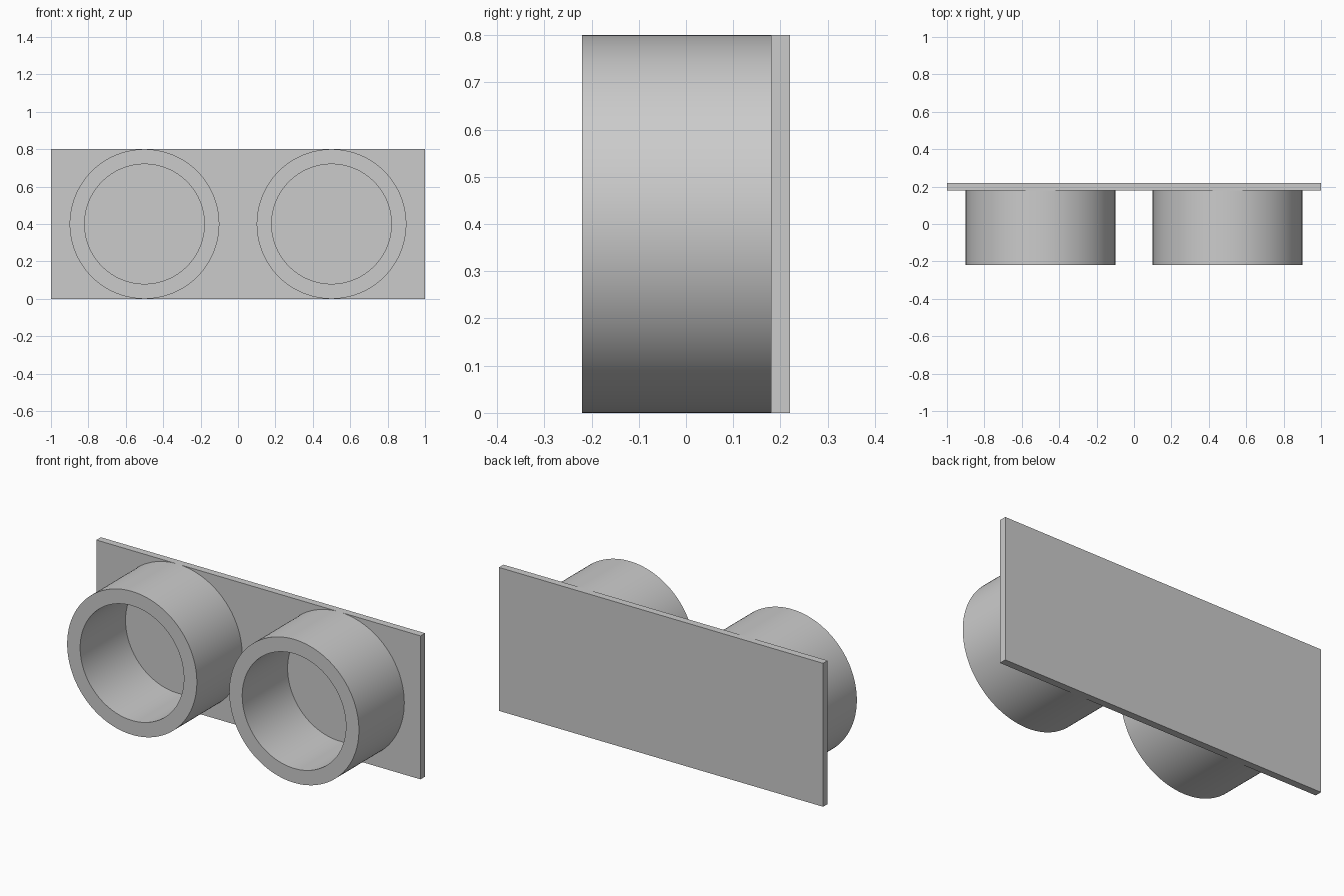
import bpy, bmesh
from math import pi
from mathutils import Matrix, Vector

if "Cube" in bpy.data.objects:
    bpy.data.objects.remove(bpy.data.objects["Cube"])


def add_object(name, bm):
    bmesh.ops.recalc_face_normals(bm, faces=bm.faces)
    mesh = bpy.data.meshes.new(name)
    bm.to_mesh(mesh)
    bm.free()
    obj = bpy.data.objects.new(name, mesh)
    bpy.context.collection.objects.link(obj)
    return obj


def tube(name, x, z, r_out, r_in, y0, y1, segments=128):
    # Spin a rectangular wall section around an axis parallel to y
    bm = bmesh.new()
    section = [(r_in, y0), (r_out, y0), (r_out, y1), (r_in, y1)]
    verts = [bm.verts.new((x + r, y, z)) for r, y in section]
    edges = [bm.edges.new((verts[i], verts[(i + 1) % 4])) for i in range(4)]
    bmesh.ops.spin(bm, geom=verts + edges, cent=(x, 0, z), axis=(0, 1, 0),
                   angle=2 * pi, steps=segments)
    bmesh.ops.remove_doubles(bm, verts=bm.verts, dist=1e-4)
    obj = add_object(name, bm)
    bpy.ops.object.select_all(action='DESELECT')
    obj.select_set(True)
    bpy.context.view_layer.objects.active = obj
    bpy.ops.object.shade_smooth_by_angle(angle=pi / 6)
    return obj


# Flat back plate
bm = bmesh.new()
bmesh.ops.create_cube(bm, size=1, matrix=Matrix.LocRotScale(
    Vector((0, 0.2, 0.4)), None, Vector((2, 0.04, 0.8))))
add_object("back_plate", bm)

# Two open tubes on the front of the plate
for side, x in (("left", -0.5), ("right", 0.5)):
    tube(side + "_tube", x, 0.4, 0.4, 0.32, -0.22, 0.18)
